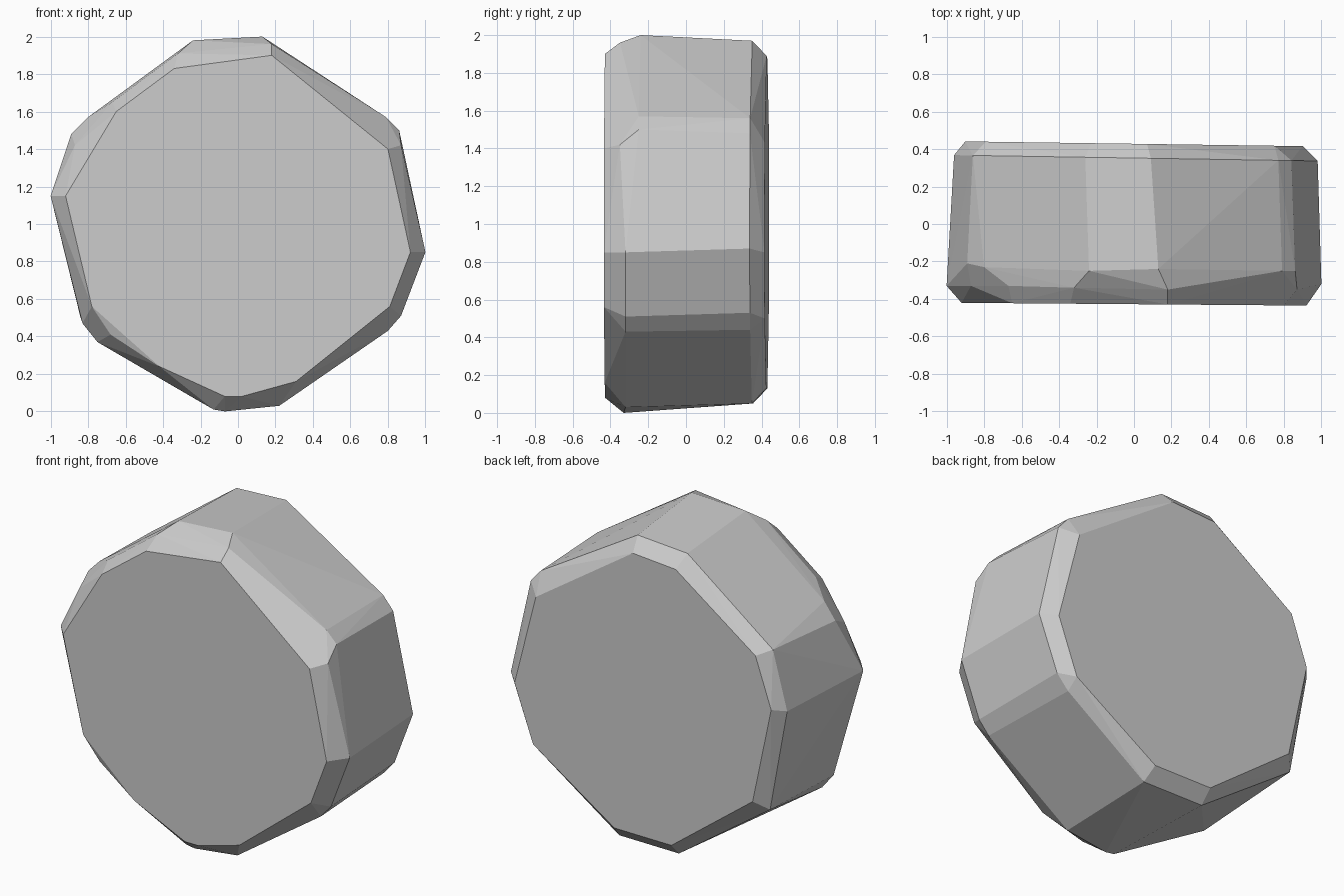
import bpy
import bmesh
import math

# Faceted stone disc: four x/z outlines stacked along y and hulled together


def ring(outline, y_mid, slope):
    """Place an x/z outline on a slightly slanted plane facing y."""
    return [(x, y_mid + slope * x, z) for x, z in outline]


front_cap = ring([
    (0.18, 1.90), (-0.34, 1.83), (-0.65, 1.60), (-0.92, 1.15), (-0.78, 0.56),
    (-0.42, 0.24), (-0.07, 0.08), (0.02, 0.08), (0.31, 0.16),
    (0.81, 0.56), (0.92, 0.85), (0.80, 1.40)], -0.428, -0.008)

# Worn front shoulder, uneven in depth
front_shoulder = [
    (-0.24, -0.25, 1.98), (0.13, -0.24, 2.00), (0.18, -0.35, 1.96),
    (0.79, -0.25, 1.57), (0.86, -0.25, 1.50), (0.87, -0.35, 1.42),
    (1.00, -0.32, 0.85), (0.87, -0.32, 0.51), (0.80, -0.32, 0.43),
    (0.22, -0.32, 0.03), (-0.07, -0.33, 0.00), (-0.13, -0.33, 0.01),
    (-0.75, -0.28, 0.37), (-0.83, -0.28, 0.47), (-0.68, -0.40, 0.41),
    (-1.00, -0.33, 1.15), (-0.87, -0.33, 1.42), (-0.89, -0.21, 1.48),
    (-0.80, -0.23, 1.57), (-0.67, -0.33, 1.65), (-0.32, -0.34, 1.91)]

back_shoulder = ring([
    (-0.26, 1.95), (0.09, 1.97), (0.77, 1.56), (0.84, 1.48), (0.98, 0.87),
    (0.85, 0.53), (0.77, 0.44), (0.22, 0.05), (-0.20, 0.05), (-0.84, 0.50),
    (-0.96, 1.15), (-0.86, 1.51)], 0.352, -0.016)

back_cap = ring([
    (-0.23, 1.87), (0.07, 1.89), (0.75, 1.43), (0.90, 0.85), (0.77, 0.50),
    (0.20, 0.13), (-0.20, 0.13), (-0.77, 0.56), (-0.90, 1.17),
    (-0.79, 1.48)], 0.428, -0.014)

bm = bmesh.new()
for co in front_cap + front_shoulder + back_shoulder + back_cap:
    bm.verts.new(co)
bmesh.ops.convex_hull(bm, input=bm.verts[:])
loose = [v for v in bm.verts if not v.link_faces]
bmesh.ops.delete(bm, geom=loose, context='VERTS')

# Merge nearly flat triangles into clean facets
bmesh.ops.dissolve_limit(bm, angle_limit=math.radians(2),
                         verts=bm.verts[:], edges=bm.edges[:])
bmesh.ops.recalc_face_normals(bm, faces=bm.faces[:])

mesh = bpy.data.meshes.new("stone_disc")
bm.to_mesh(mesh)
bm.free()
bpy.context.collection.objects.link(bpy.data.objects.new("stone_disc", mesh))
